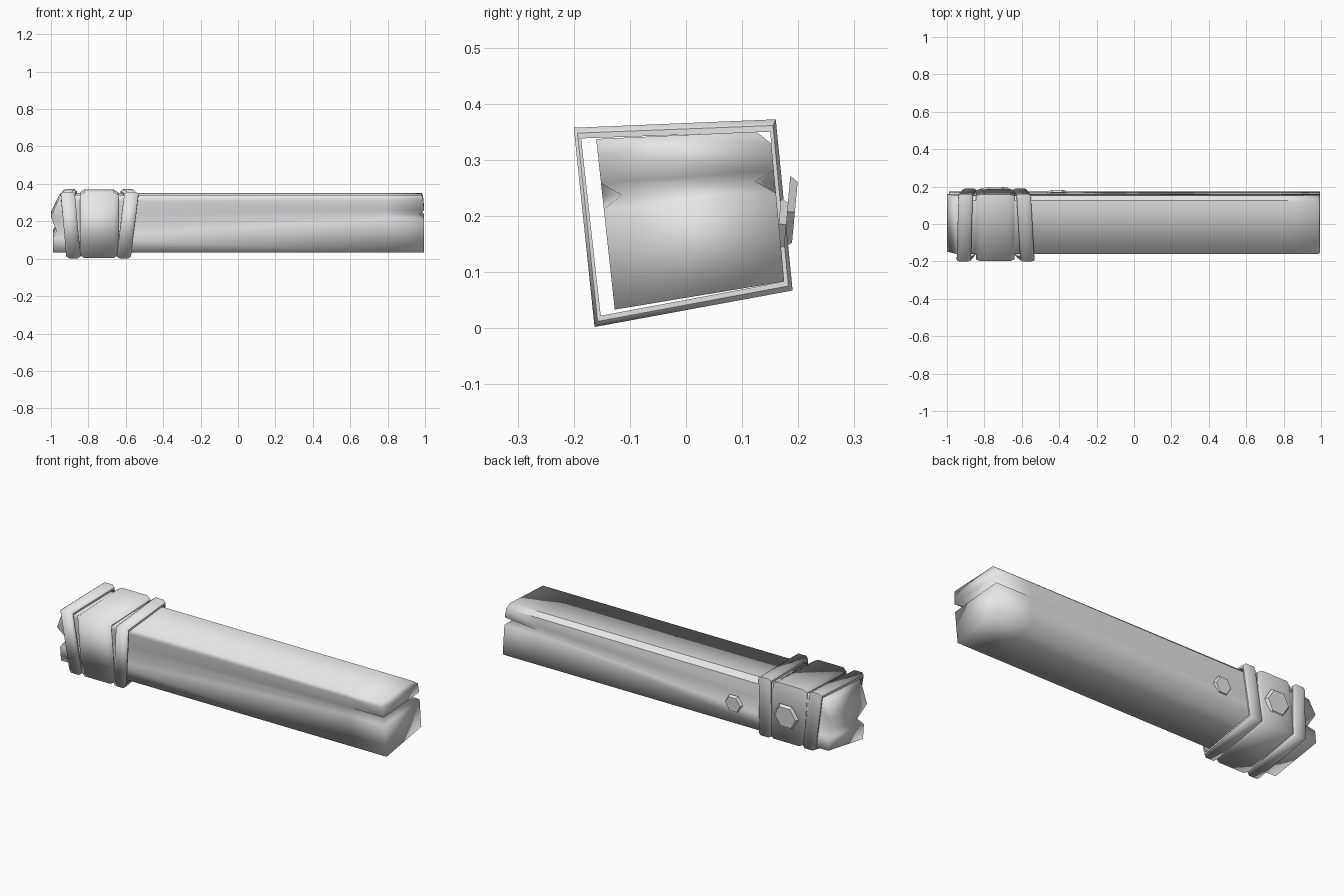
import bpy, bmesh, math
from mathutils import Vector, Matrix

if "Cube" in bpy.data.objects:
    bpy.data.objects.remove(bpy.data.objects["Cube"], do_unlink=True)

grey = bpy.data.materials.new("plain_grey")
grey.use_nodes = True
COLOR = (0.8, 0.8, 0.8, 1)
grey.diffuse_color = COLOR
grey.node_tree.nodes["Principled BSDF"].inputs["Base Color"].default_value = COLOR


def finish(name, bm, sharp=()):
    """Turn a bmesh into a smooth shaded object, keeping chosen edges sharp."""
    bmesh.ops.recalc_face_normals(bm, faces=bm.faces)
    for f in bm.faces:
        f.smooth = True
    for a, b in sharp:
        e = bm.edges.get((a, b))
        if e:
            e.smooth = False
    mesh = bpy.data.meshes.new(name)
    bm.to_mesh(mesh)
    bm.free()
    mesh.materials.append(grey)
    ob = bpy.data.objects.new(name, mesh)
    bpy.context.collection.objects.link(ob)
    return ob


# Beam corners (y, z): top front, top back, bottom back, bottom front
TF, TB, BB, BF = map(Vector, ((-.16, .337), (.15, .35), (.175, .083), (-.127, .033)))
CHAMFER = .025
NOTCH = 3

# Stations: x of each row, height fraction of each row, depth of the crack
RIGHT_T = (0, .08, .26, .33, .41, 1)
LEFT_T = (0, .1, .38, .62, .74, 1)
STATIONS = [
    ((-.95, -.965, -1, -.97, -.99, -.99), LEFT_T, .035),
    ((-.85,) * 6, LEFT_T, 0),
    ((.78,) * 6, RIGHT_T, 0),
    ((.985, .99, .995, .97, .995, .995), RIGHT_T, .035),
]


def beam():
    bm = bmesh.new()
    rings = []
    for xs, ts, crack in STATIONS:
        front, back = [], []
        for i, (x, t) in enumerate(zip(xs, ts)):
            f, b = TF.lerp(BF, t), TB.lerp(BB, t)
            if i == 0:
                b.x -= CHAMFER
            if i == NOTCH:
                f.x += crack
                b.x -= crack
            front.append(bm.verts.new((x, f.x, f.y)))
            back.append(bm.verts.new((x, b.x, b.y)))
        rings.append((front, back))
    sharp = []
    for (f0, b0), (f1, b1) in zip(rings, rings[1:]):
        loop0, loop1 = f0 + b0[::-1], f1 + b1[::-1]
        for i in range(len(loop0)):
            j = (i + 1) % len(loop0)
            bm.faces.new((loop0[i], loop0[j], loop1[j], loop1[i]))
        sharp += [(b0[0], b1[0]), (b0[1], b1[1])]
    # Cracked end caps
    for f, b in (rings[0], rings[-1]):
        for i in range(len(f) - 1):
            bm.faces.new((f[i], f[i + 1], b[i + 1], b[i]))
    finish("beam", bm, sharp)


# Metal bands: skewed frames with chamfered outer edges
OUTER = [Vector(p) for p in ((-.2, .357), (.16, .372), (.19, .067), (-.163, .002))]
INNER = [Vector(p) for p in ((-.187, .338), (.15, .35), (.175, .083), (-.152, .022))]


def band(name, centres, half, chamfer, shoulder, size=1.0):
    bm = bmesh.new()
    section = [(-half, 0), (-half, shoulder), (chamfer - half, size),
               (half - chamfer, size), (half, shoulder), (half, 0)]
    cols = []
    for c, o, i in zip(centres, OUTER, INNER):
        cols.append([bm.verts.new((c + dx, *i.lerp(o, k))) for dx, k in section])
    n = len(section)
    sharp = []
    for q in range(4):
        a, b = cols[q], cols[(q + 1) % 4]
        for i in range(n):
            j = (i + 1) % n
            bm.faces.new((a[i], a[j], b[j], b[i]))
        sharp += [(a[0], b[0]), (a[-1], b[-1]), (a[1], b[1]), (a[4], b[4])]
    # Crisp corner along the upper back
    sharp += [(cols[1][i], cols[1][i + 1]) for i in range(n - 1)]
    finish(name, bm, sharp)


# Hexagonal bolt heads on the back
def bolt(name, x, y, z, radius, depth):
    bm = bmesh.new()
    bmesh.ops.create_cone(bm, cap_ends=True, segments=6, radius1=radius,
                          radius2=radius * .85, depth=depth)
    tilt = math.atan2(BB.x - TB.x, TB.y - BB.y)
    bm.transform(Matrix.Translation((x, y, z))
                 @ Matrix.Rotation(-math.pi / 2 + tilt * -1, 4, 'X')
                 @ Matrix.Rotation(math.pi / 2, 4, 'Z'))
    ob = finish(name, bm)
    for p in ob.data.polygons:
        p.use_smooth = False


beam()
band("end_band", (-.91, -.9, -.88, -.88), .038, .014, .5)
band("wide_band", (-.743,) * 4, .103, .025, .2, .9)
band("inner_band", (-.57, -.59, -.61, -.61), .038, .014, .5)
bolt("large_bolt", -.74, .187, .207, .074, .014)
bolt("small_bolt", -.41, .172, .185, .053, .014)
